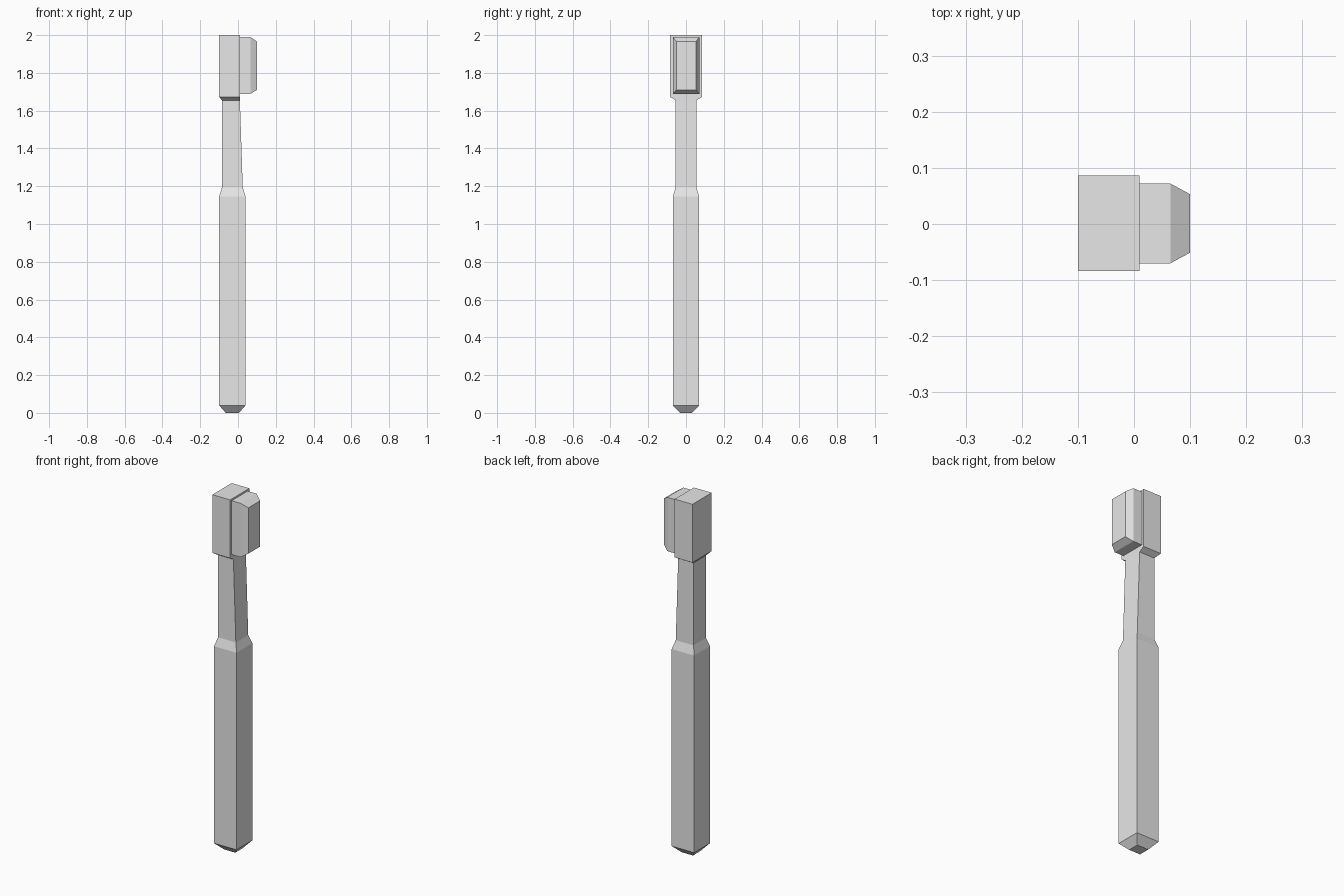
import bpy
import bmesh

cube = bpy.data.objects.get("Cube")
if cube:
    bpy.data.objects.remove(cube, do_unlink=True)

grey = bpy.data.materials.new("plain_grey")
grey.use_nodes = True
colour = (0.8, 0.8, 0.8, 1)
grey.diffuse_color = colour
grey.node_tree.nodes["Principled BSDF"].inputs["Base Color"].default_value = colour


def loft(name, sections, place):
    """Flat-faced solid through rectangles (distance, u0, u1, v0, v1)."""
    bm = bmesh.new()
    rings = []
    for d, u0, u1, v0, v1 in sections:
        corners = ((u0, v0), (u1, v0), (u1, v1), (u0, v1))
        rings.append([bm.verts.new(place(d, u, v)) for u, v in corners])
    for low, high in zip(rings, rings[1:]):
        for i in range(4):
            j = (i + 1) % 4
            bm.faces.new((low[i], low[j], high[j], high[i]))
    bm.faces.new(rings[0][::-1])
    bm.faces.new(rings[-1])
    bmesh.ops.recalc_face_normals(bm, faces=bm.faces)
    mesh = bpy.data.meshes.new(name)
    bm.to_mesh(mesh)
    bm.free()
    mesh.materials.append(grey)
    obj = bpy.data.objects.new(name, mesh)
    bpy.context.collection.objects.link(obj)
    return obj


def upward(d, u, v):
    return (u, v, d)


def sideways(d, u, v):
    return (d, u, v)


# Handle, shoulder, tapering neck and head in one continuous body
loft("handle_and_head", [
    (0, -0.065, 0.005, -0.031, 0.031),
    (0.04, -0.10, 0.04, -0.07, 0.07),
    (1.145, -0.10, 0.04, -0.07, 0.07),
    (1.193, -0.085, 0.025, -0.055, 0.055),
    (1.655, -0.085, 0.01, -0.055, 0.055),
    (1.673, -0.10, 0.01, -0.084, 0.086),
    (2, -0.10, 0.01, -0.084, 0.086),
], upward)

# Bristle block with a bevelled outer end
loft("bristles", [
    (0.005, -0.07, 0.072, 1.688, 1.99),
    (0.065, -0.07, 0.072, 1.688, 1.99),
    (0.10, -0.051, 0.053, 1.71, 1.967),
], sideways)
